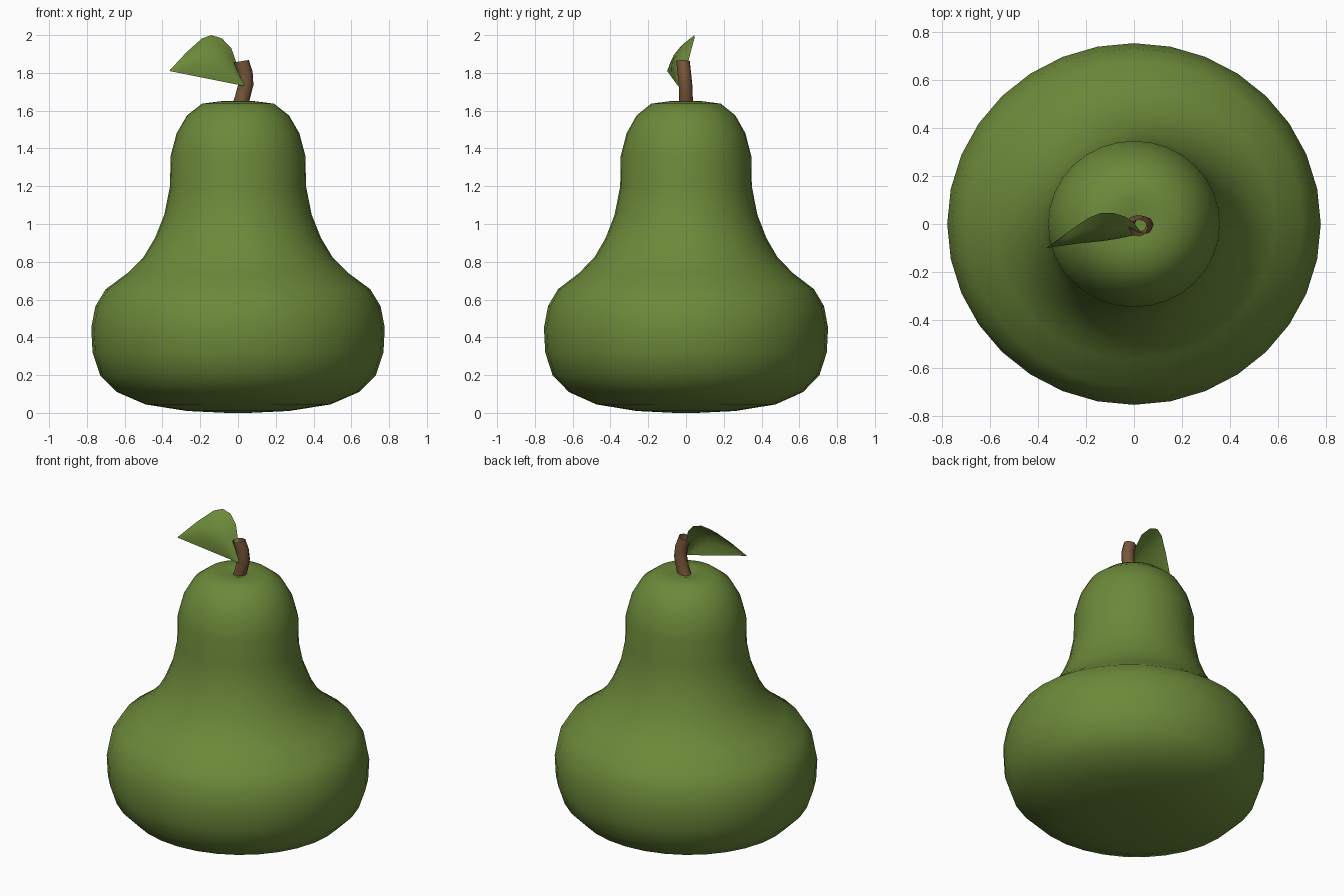
import bpy
import bmesh
import math
from mathutils import Vector

cube = bpy.data.objects.get("Cube")
if cube:
    bpy.data.objects.remove(cube, do_unlink=True)


def material(name, color):
    mat = bpy.data.materials.new(name)
    mat.use_nodes = True
    mat.diffuse_color = (*color, 1)
    mat.node_tree.nodes["Principled BSDF"].inputs["Base Color"].default_value = (*color, 1)
    return mat


def finish(bm, name, mat):
    mesh = bpy.data.meshes.new(name)
    bm.to_mesh(mesh)
    bm.free()
    mesh.shade_smooth()
    mesh.materials.append(mat)
    obj = bpy.data.objects.new(name, mesh)
    bpy.context.collection.objects.link(obj)
    return obj


def skin(bm, rows, closed):
    """Join neighbouring rows of points with quads."""
    rows = [[bm.verts.new(p) for p in row] for row in rows]
    for low, high in zip(rows, rows[1:]):
        count = len(low)
        for i in range(count if closed else count - 1):
            j = (i + 1) % count
            bm.faces.new((low[i], low[j], high[j], high[i]))
    return rows


def ring(center, rx, ry, sides, tilt=0):
    points = []
    for i in range(sides):
        a = math.tau * i / sides
        x, y = rx * math.cos(a), ry * math.sin(a)
        points.append(Vector(center) + Vector((x * math.cos(tilt), y, -x * math.sin(tilt))))
    return points


green = material("pear green", (0.15, 0.25, 0.042))
brown = material("stem brown", (0.19, 0.095, 0.042))

# Fruit body: lathed profile, slightly narrower front to back
profile = [(0.06, 0.0), (0.27, 0.01), (0.49, 0.045), (0.64, 0.11), (0.73, 0.2),
           (0.77, 0.32), (0.777, 0.45), (0.755, 0.565), (0.70, 0.655), (0.585, 0.74),
           (0.50, 0.825), (0.44, 0.925), (0.39, 1.05), (0.36, 1.2), (0.357, 1.36),
           (0.325, 1.48), (0.27, 1.575), (0.19, 1.637), (0.09, 1.65), (0.03, 1.635)]
bm = bmesh.new()
rows = skin(bm, [ring((0, 0, z), r, r * 0.968, 32) for r, z in profile], True)
bm.faces.new(list(reversed(rows[0])))
bm.faces.new(rows[-1])
finish(bm, "fruit_body", green)

# Stem: open bent tube
path = [(0.0, 0.0, 1.60, 0.4), (0.024, 0.0, 1.67, 0.35), (0.042, -0.003, 1.74, 0.1),
        (0.038, -0.009, 1.80, -0.15), (0.018, -0.016, 1.862, -0.15)]
bm = bmesh.new()
skin(bm, [ring((x, y, z), 0.04, 0.036, 8, tilt) for x, y, z, tilt in path], True)
finish(bm, "stem", brown)

# Leaf: cupped sheet between a straight lower edge and an arched upper edge
base, tip = Vector((0.035, -0.042, 1.73)), Vector((-0.365, -0.10, 1.81))
arch = [base, (0.0, 0.005, 1.83), (-0.035, 0.03, 1.93), (-0.085, 0.045, 1.983),
        (-0.14, 0.045, 2.0), (-0.19, 0.025, 1.983), (-0.27, -0.03, 1.912), tip]
bm = bmesh.new()
rows = []
for i, top in enumerate(arch):
    t = i / (len(arch) - 1)
    low, top = base.lerp(tip, t), Vector(top)
    bulge = Vector((0, -0.045, 0.012)) * math.sin(math.pi * t)
    rows.append([low.lerp(top, s / 4) + bulge * math.sin(math.pi * s / 4) for s in range(5)])
skin(bm, rows, False)
bmesh.ops.remove_doubles(bm, verts=bm.verts, dist=0.0005)
for face in bm.faces:
    face.normal_update()
    if face.normal.y > 0:
        face.normal_flip()
finish(bm, "leaf", green)
